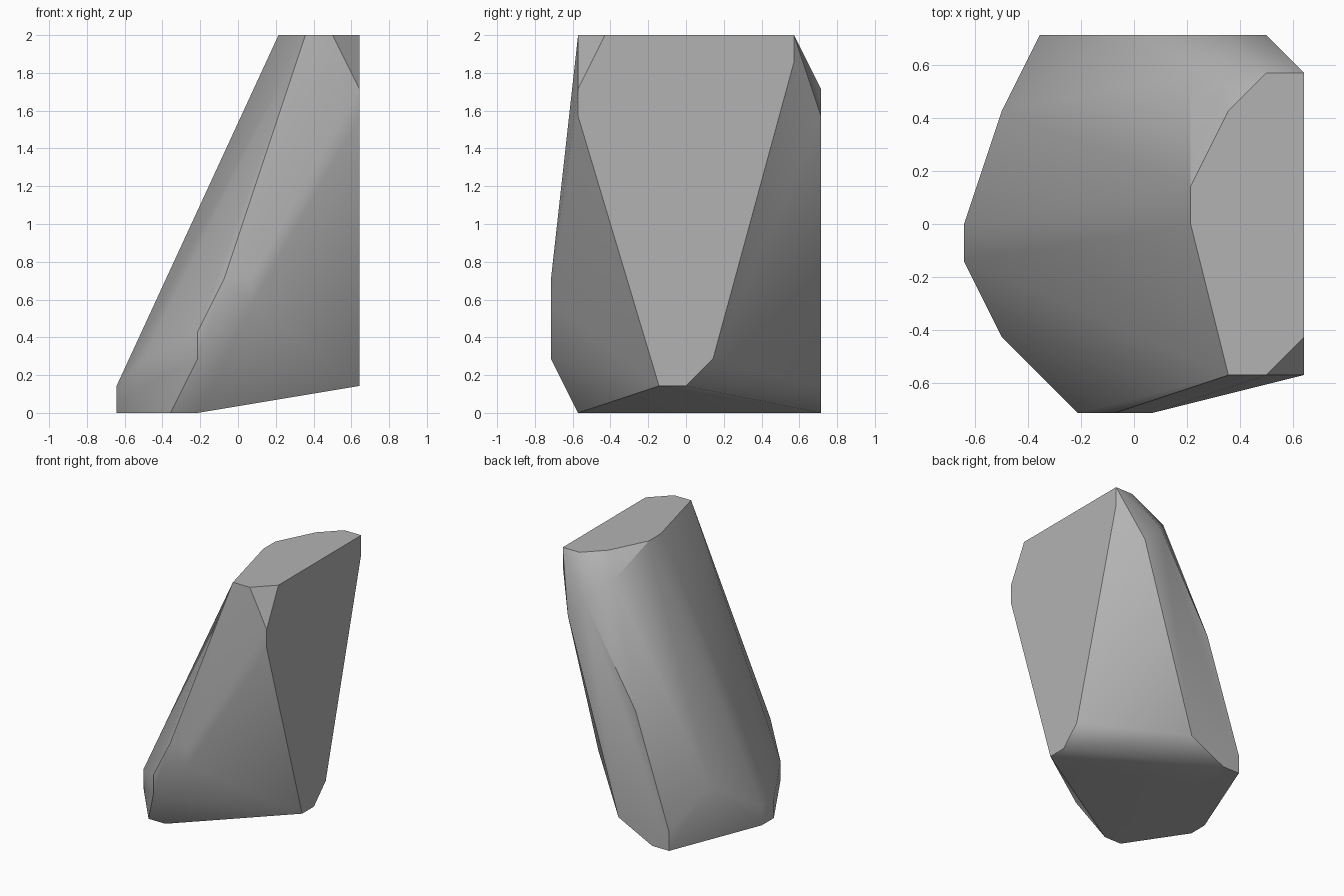
import bpy
import bmesh
from math import radians

cube = bpy.data.objects.get("Cube")
if cube:
    bpy.data.objects.remove(cube, do_unlink=True)

STEP = 1 / 7      # spacing of the lattice the corners sit on
MIDDLE = 4.5      # lattice column lying on the centre line


def stone_material(name, value):
    mat = bpy.data.materials.new(name)
    mat.use_nodes = True
    colour = (value, value, value, 1)
    mat.diffuse_color = colour
    mat.node_tree.nodes["Principled BSDF"].inputs["Base Color"].default_value = colour
    return mat


# Outlines of the flat cuts, in lattice steps
crown = [(6, 1), (6, 0), (7, -4), (8, -4), (9, -3), (9, 4), (8, 4), (7, 3)]
base = [(2, 5), (0, 0), (0, -1), (2, -4), (3, -4), (3, 5)]
side_cut = [(-4, 11), (-4, 12), (4, 13), (1, 2), (0, 1), (-1, 1)]
front_cut = [(4, 5), (3, 3), (3, 2), (4, 2), (5, 4), (5, 5)]
back_cut = [(2, 1), (4, 7), (7, 12), (8, 11), (5, 1)]
# Loose corners on the sloping side
slope = [(0, 0, 1), (0, -1, 1), (1, -3, 1), (1, -3, 2), (1, 3, 3), (6, 4, 13)]

corners = list(slope)
corners += [(x, y, 14) for x, y in crown]
corners += [(x, y, 0) for x, y in base]
corners += [(9, y, z) for y, z in side_cut]
corners += [(x, -5, z) for x, z in front_cut]
corners += [(x, 5, z) for x, z in back_cut]

# Wrap the corners in one faceted stone
bm = bmesh.new()
for x, y, z in corners:
    bm.verts.new(((x - MIDDLE) * STEP, y * STEP, z * STEP))
hull = bmesh.ops.convex_hull(bm, input=bm.verts[:])
spare = {v for v in hull["geom_interior"] + hull["geom_unused"]
         if isinstance(v, bmesh.types.BMVert)}
bmesh.ops.delete(bm, geom=list(spare), context="VERTS")
bmesh.ops.dissolve_limit(bm, angle_limit=radians(0.5),
                         verts=bm.verts[:], edges=bm.edges[:])
bmesh.ops.recalc_face_normals(bm, faces=bm.faces[:])

mesh = bpy.data.meshes.new("leaning_rock")
bm.to_mesh(mesh)
bm.free()
rock = bpy.data.objects.new("leaning_rock", mesh)
bpy.context.collection.objects.link(rock)
mesh.materials.append(stone_material("grey stone", 0.45))

# Soft facets with crisp ridges
bpy.ops.object.select_all(action="DESELECT")
rock.select_set(True)
bpy.context.view_layer.objects.active = rock
bpy.ops.object.shade_smooth_by_angle(angle=radians(30))
